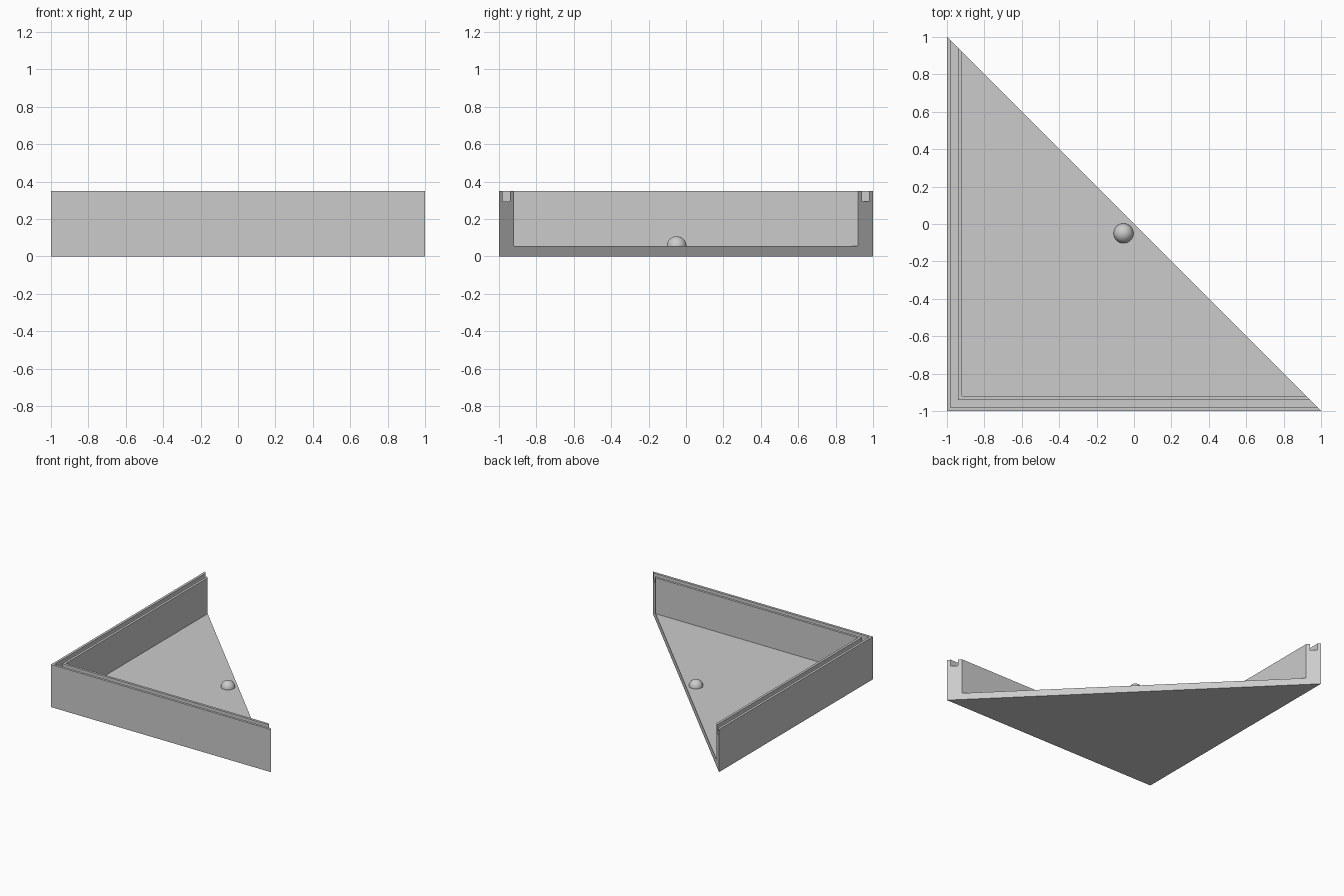
import bpy
import bmesh
from mathutils import Vector

if "Cube" in bpy.data.objects:
    bpy.data.objects.remove(bpy.data.objects["Cube"], do_unlink=True)

grey = bpy.data.materials.new("light_grey")
grey.use_nodes = True
colour = (0.6, 0.6, 0.6, 1)
grey.diffuse_color = colour
grey.node_tree.nodes["Principled BSDF"].inputs["Base Color"].default_value = colour

HEIGHT, FLOOR, WALL = 0.35, 0.055, 0.08
GROOVE_IN, GROOVE_OUT, GROOVE_Z = 0.02, 0.06, 0.295


def add_object(name, bm):
    bmesh.ops.recalc_face_normals(bm, faces=bm.faces)
    mesh = bpy.data.meshes.new(name)
    bm.to_mesh(mesh)
    bm.free()
    mesh.materials.append(grey)
    obj = bpy.data.objects.new(name, mesh)
    bpy.context.collection.objects.link(obj)
    return obj


# Corner tray: wall section (inset, height) mitred round the right angle
section = [(0, 0), (0, HEIGHT), (GROOVE_IN, HEIGHT), (GROOVE_IN, GROOVE_Z),
           (GROOVE_OUT, GROOVE_Z), (GROOVE_OUT, HEIGHT), (WALL, HEIGHT), (WALL, FLOOR)]
bm = bmesh.new()
back_end, corner, left_end = [
    [bm.verts.new((sx * (1 - d), sy * (1 - d), z)) for d, z in section]
    for sx, sy in ((-1, 1), (-1, -1), (1, -1))]
for a, b in ((back_end, corner), (corner, left_end)):
    for i in range(len(section) - 1):
        bm.faces.new((a[i], a[i + 1], b[i + 1], b[i]))
# Underside, floor and the flat diagonal cut
for i in (0, -1):
    bm.faces.new((back_end[i], corner[i], left_end[i]))
bm.faces.new(back_end + left_end[::-1])
add_object("corner_tray", bm)

# Rounded locating bump on the floor
bm = bmesh.new()
bmesh.ops.create_uvsphere(bm, u_segments=32, v_segments=16, radius=0.053)
bmesh.ops.bisect_plane(bm, geom=bm.verts[:] + bm.edges[:] + bm.faces[:],
                       plane_co=(0, 0, -0.002), plane_no=(0, 0, 1), clear_inner=True)
for face in bm.faces:
    face.smooth = True
bump = add_object("floor_bump", bm)
bump.location = Vector((-0.056, -0.05, FLOOR))
